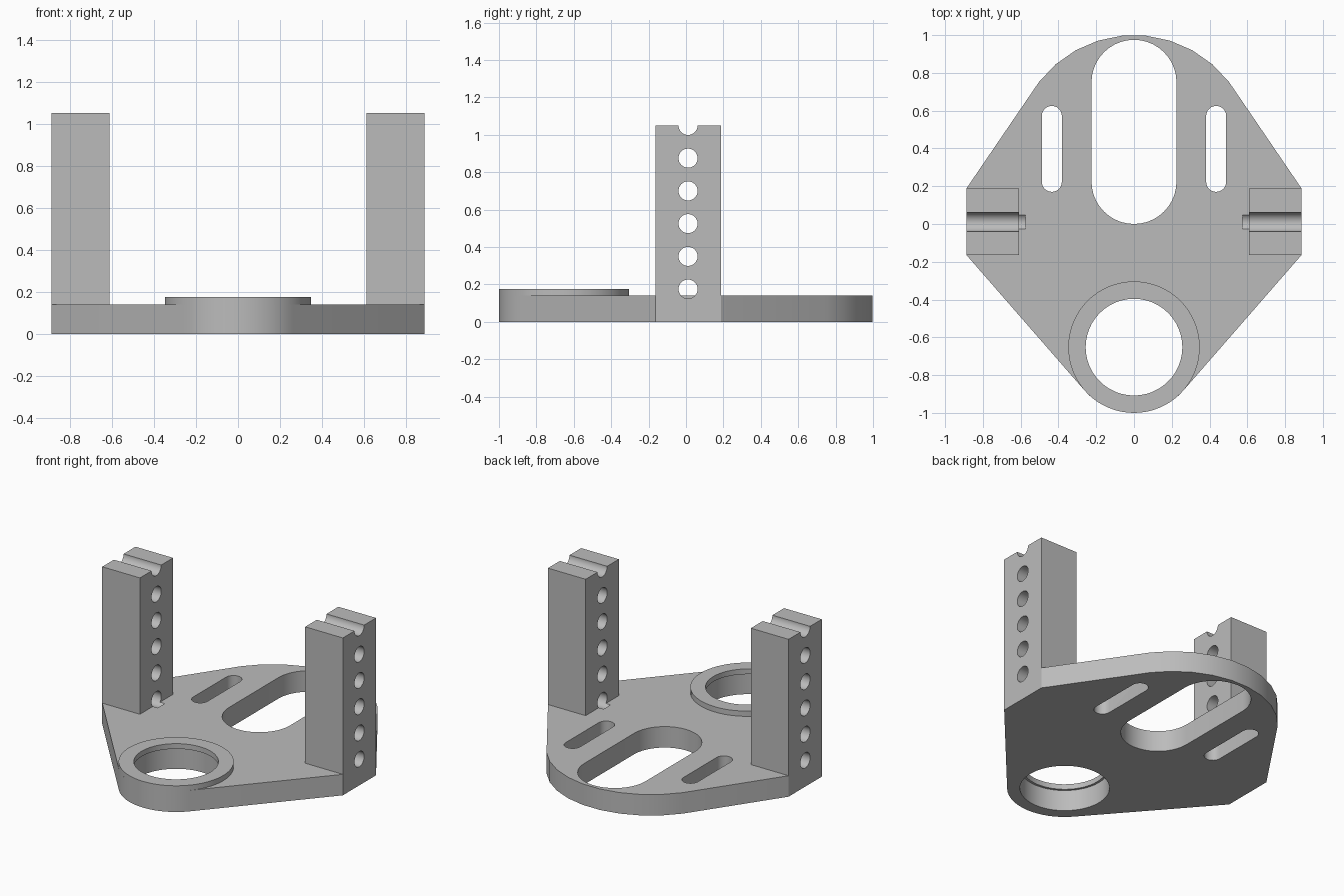
import bpy, bmesh
from math import pi, sin, cos, radians
from mathutils import Matrix

if "Cube" in bpy.data.objects:
    bpy.data.objects.remove(bpy.data.objects["Cube"])

grey = bpy.data.materials.new("light grey")
grey.use_nodes = True
COLOUR = (0.5, 0.5, 0.5, 1)
grey.diffuse_color = COLOUR
grey.node_tree.nodes["Principled BSDF"].inputs["Base Color"].default_value = COLOUR

PLATE_TOP, RING_TOP, POST_TOP = 0.14, 0.175, 1.05
POST_IN, POST_OUT = 0.61, 0.888
POST_FRONT, POST_BACK = -0.163, 0.187
HOLE_Y, RING_Y = 0.011, -0.652


def arc(cx, cy, r, start, end, steps):
    angles = [radians(start + (end - start) * i / steps) for i in range(steps + 1)]
    return [(cx + r * cos(a), cy + r * sin(a)) for a in angles]


def circle(cx, cy, r, steps=48):
    return arc(cx, cy, r, 0, 360, steps)[:-1]


def slot(cx, y0, y1, r, steps=20):
    return arc(cx, y1 - r, r, 0, 180, steps) + arc(cx, y0 + r, r, 180, 360, steps)


def prism(name, outline, z0, z1):
    """Extrude a closed outline from z0 up to z1."""
    bm = bmesh.new()
    face = bm.faces.new([bm.verts.new((x, y, z0)) for x, y in outline])
    top = bmesh.ops.extrude_face_region(bm, geom=[face])["geom"]
    bmesh.ops.translate(bm, vec=(0, 0, z1 - z0),
                        verts=[v for v in top if isinstance(v, bmesh.types.BMVert)])
    bmesh.ops.recalc_face_normals(bm, faces=bm.faces)
    mesh = bpy.data.meshes.new(name)
    bm.to_mesh(mesh)
    bm.free()
    mesh.materials.append(grey)
    obj = bpy.data.objects.new(name, mesh)
    bpy.context.collection.objects.link(obj)
    return obj


def cross_bore(side, z):
    """Cylinder along x through one post."""
    bore = prism("bore_cutter", circle(0, 0, 0.051, 32), 0.575, 1.0)
    bore.data.transform(Matrix.Translation((0, HOLE_Y, z)) @ Matrix.Rotation(side * pi / 2, 4, "Y"))
    return bore


def activate(obj):
    bpy.ops.object.select_all(action="DESELECT")
    obj.select_set(True)
    bpy.context.view_layer.objects.active = obj


def cut(obj, cutters):
    activate(obj)
    for cutter in cutters:
        cutter.hide_render = True
        mod = obj.modifiers.new("cut", "BOOLEAN")
        mod.operation, mod.solver, mod.object = "DIFFERENCE", "EXACT", cutter
        bpy.ops.object.modifier_apply(modifier=mod.name)
        bpy.data.objects.remove(cutter)


def smooth(obj):
    activate(obj)
    bpy.ops.object.shade_smooth_by_angle(angle=radians(30))


# Base plate: rounded front and back joined by straight flanks
outline = (arc(0, 0.366, 0.634, 37.5, 142.5, 9)
           + [(-POST_OUT, POST_BACK), (-POST_OUT, POST_FRONT)]
           + arc(0, RING_Y, 0.348, 221.5, 318.5, 16)
           + [(POST_OUT, POST_FRONT), (POST_OUT, POST_BACK)])
plate = prism("base_plate", outline, 0, PLATE_TOP)
openings = [slot(0, 0, 0.975, 0.225), circle(0, RING_Y, 0.271)]
openings += [slot(s * 0.435, 0.17, 0.625, 0.053, 12) for s in (-1, 1)]
cut(plate, [prism("opening_cutter", o, -0.1, 0.3) for o in openings])
cut(plate, [cross_bore(s, 0.175) for s in (-1, 1)])
smooth(plate)

# Raised collar, with a slightly narrower bore than the plate
collar = prism("collar_ring", circle(0, RING_Y, 0.348, 64), PLATE_TOP, RING_TOP)
cut(collar, [prism("collar_cutter", circle(0, RING_Y, 0.256), 0, 0.3)])
smooth(collar)

# Side posts with a column of cross bores; the topmost leaves an open groove
for side, label in ((1, "left"), (-1, "right")):
    corners = [(side * x, y) for x, y in ((POST_IN, POST_FRONT), (POST_OUT, POST_FRONT),
                                          (POST_OUT, POST_BACK), (POST_IN, POST_BACK))]
    post = prism(label + "_post", corners, PLATE_TOP, POST_TOP)
    cut(post, [cross_bore(side, 0.175 * (i + 1)) for i in range(6)])
    smooth(post)
